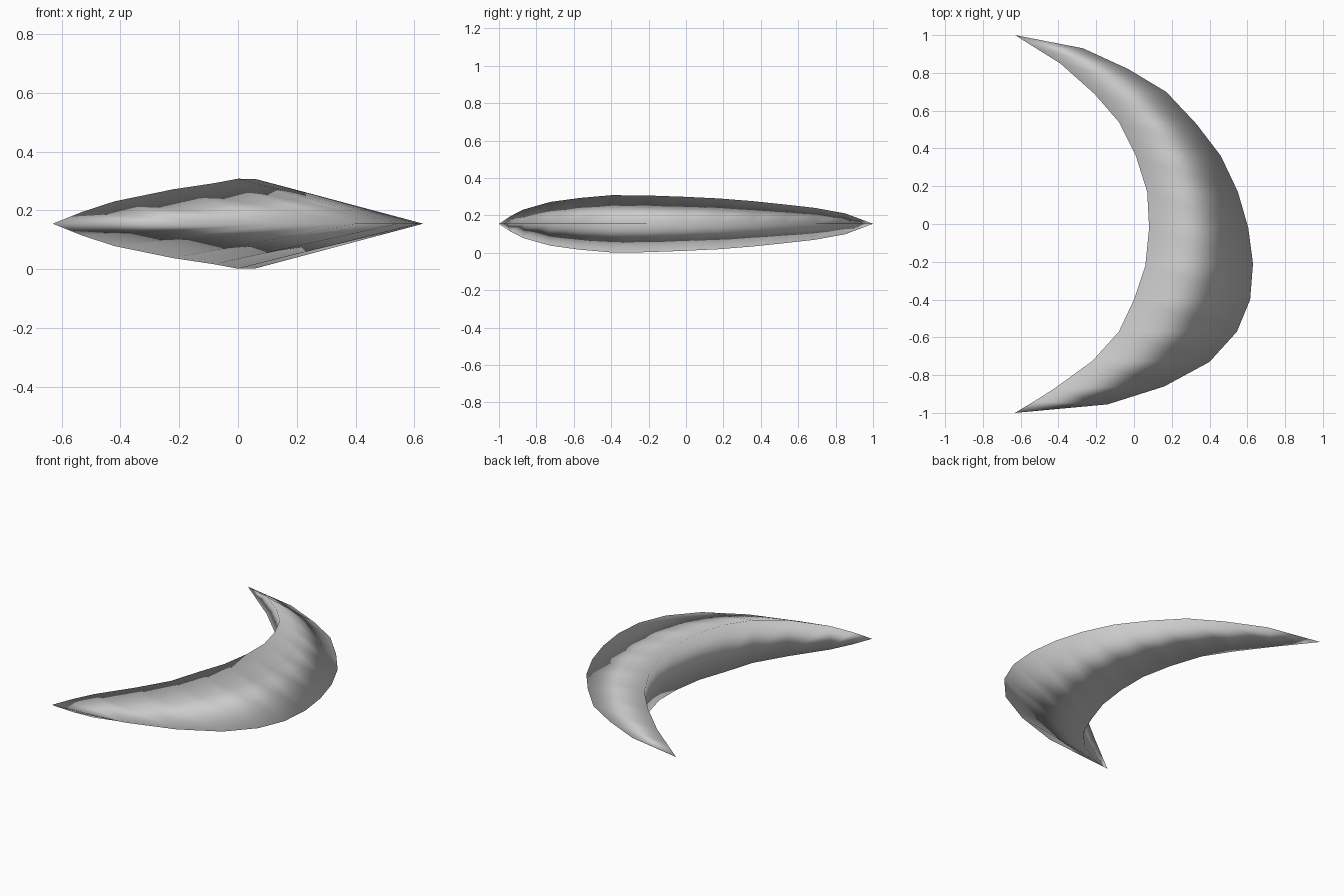
import bpy
import bmesh

cube = bpy.data.objects.get("Cube")
if cube:
    bpy.data.objects.remove(cube, do_unlink=True)

MID_Z = 0.155

# Cross-sections from back to front: inner x, inner y, outer x, outer y, half height
sections = [
    (-0.51, 0.925, -0.27, 0.93, 0.028),
    (-0.39, 0.85, -0.03, 0.82, 0.056),
    (-0.21, 0.69, 0.17, 0.70, 0.085),
    (-0.08, 0.54, 0.33, 0.53, 0.102),
    (0.01, 0.36, 0.46, 0.36, 0.121),
    (0.07, 0.17, 0.55, 0.17, 0.136),
    (0.08, -0.02, 0.605, -0.02, 0.145),
    (0.06, -0.22, 0.63, -0.21, 0.152),
    (0.00, -0.40, 0.615, -0.40, 0.153),
    (-0.08, -0.57, 0.545, -0.57, 0.138),
    (-0.22, -0.725, 0.40, -0.73, 0.117),
    (-0.42, -0.87, 0.16, -0.86, 0.076),
    (-0.53, -0.94, -0.14, -0.955, 0.040),
]

grey = bpy.data.materials.new("light_grey")
grey.use_nodes = True
grey.diffuse_color = (0.6, 0.6, 0.6, 1)
grey.node_tree.nodes["Principled BSDF"].inputs["Base Color"].default_value = (0.6, 0.6, 0.6, 1)

# Crescent: triangular rings with an upright inner wall and a sharp outer edge
bm = bmesh.new()
rings = [
    [bm.verts.new(p) for p in ((ix, iy, MID_Z + h), (ox, oy, MID_Z), (ix, iy, MID_Z - h))]
    for ix, iy, ox, oy, h in sections
]
for a, b in zip(rings, rings[1:]):
    for i in range(3):
        j = (i + 1) % 3
        bm.faces.new((a[i], a[j], b[j], b[i]))

# Pointed tips
for ring, y in ((rings[0], 1), (rings[-1], -1)):
    tip = bm.verts.new((-0.63, y, MID_Z))
    for i in range(3):
        bm.faces.new((ring[i], ring[(i + 1) % 3], tip))

bmesh.ops.recalc_face_normals(bm, faces=bm.faces)
for face in bm.faces:
    face.smooth = True
mesh = bpy.data.meshes.new("crescent")
bm.to_mesh(mesh)
bm.free()
mesh.materials.append(grey)
crescent = bpy.data.objects.new("crescent", mesh)
bpy.context.collection.objects.link(crescent)
